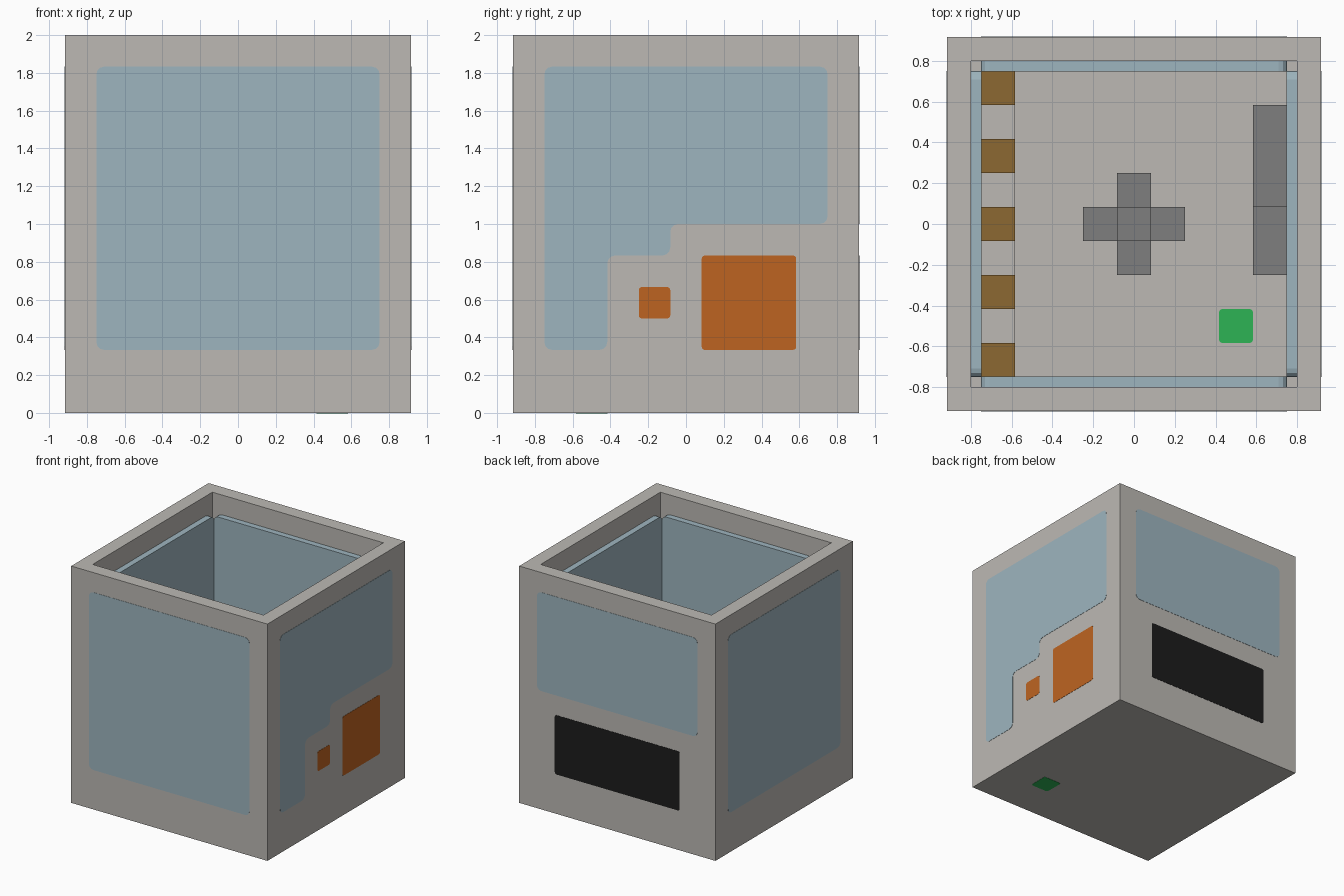
import bpy
import bmesh
from mathutils import Vector

U = 1 / 6        # one grid cell; all sizes below are in cells
HALF = 5.5       # half the outer width
PROUD = 0.012    # how far inlays stand out of the wall

if "Cube" in bpy.data.objects:
    bpy.data.objects.remove(bpy.data.objects["Cube"], do_unlink=True)


def material(name, rgb):
    """Flat material from 0-255 display values, converted to linear."""
    lin = [((c / 255 + 0.055) / 1.055) ** 2.4 for c in rgb] + [1.0]
    m = bpy.data.materials.new(name)
    m.use_nodes = True
    m.diffuse_color = lin
    m.node_tree.nodes["Principled BSDF"].inputs["Base Color"].default_value = lin
    return m


HULL = material("pale_grey", (188, 185, 180))
GLASS = material("window_blue", (158, 181, 191))
ORANGE = material("orange", (190, 100, 33))
BLACK = material("black", (28, 28, 28))
GREEN = material("green", (45, 180, 85))
BROWN = material("brown", (140, 105, 50))
GREY = material("mid_grey", (126, 126, 126))


def finish(bm, name, mat):
    bmesh.ops.recalc_face_normals(bm, faces=bm.faces)
    bmesh.ops.scale(bm, vec=(U, U, U), verts=bm.verts)
    mesh = bpy.data.meshes.new(name)
    bm.to_mesh(mesh)
    bm.free()
    mesh.materials.append(mat)
    ob = bpy.data.objects.new(name, mesh)
    bpy.context.collection.objects.link(ob)
    return ob


def add_box(bm, lo, hi):
    lo, hi = Vector(lo), Vector(hi)
    verts = bmesh.ops.create_cube(bm, size=1)["verts"]
    bmesh.ops.scale(bm, vec=hi - lo, verts=verts)
    bmesh.ops.translate(bm, vec=(lo + hi) / 2, verts=verts)


def box(name, mat, lo, hi):
    bm = bmesh.new()
    add_box(bm, lo, hi)
    return finish(bm, name, mat)


def inlay(name, mat, points, place, radius):
    """Rounded outline set through a one-cell wall, visible on both sides."""
    bm = bmesh.new()
    bm.faces.new([bm.verts.new(place(u, v, -PROUD)) for u, v in points])
    bmesh.ops.bevel(bm, geom=bm.verts[:], offset=radius, segments=3,
                    profile=0.5, affect='VERTICES')
    depth = place(0, 0, 1 + PROUD) - place(0, 0, -PROUD)
    ext = bmesh.ops.extrude_face_region(bm, geom=bm.faces[:], use_keep_orig=True)
    moved = [g for g in ext["geom"] if isinstance(g, bmesh.types.BMVert)]
    bmesh.ops.translate(bm, vec=depth, verts=moved)
    return finish(bm, name, mat)


def rect(u0, v0, u1, v1):
    return [(u0, v0), (u1, v0), (u1, v1), (u0, v1)]


# Wall placements: (along, up, depth inward) to space
def front(u, v, d): return Vector((u, d - HALF, v))
def back(u, v, d): return Vector((u, HALF - d, v))
def plus_x(u, v, d): return Vector((HALF - d, u, v))
def minus_x(u, v, d): return Vector((d - HALF, u, v))
def floor(u, v, d): return Vector((u, v, d))


# Open-topped hull with one-cell walls and floor
bm = bmesh.new()
add_box(bm, (-HALF, -HALF, 0), (HALF, HALF, 12))
bm.normal_update()
rim = max(bm.faces, key=lambda f: f.calc_center_median().z)
bmesh.ops.inset_region(bm, faces=[rim], thickness=1)
well = bmesh.ops.extrude_face_region(bm, geom=[rim])
bmesh.ops.delete(bm, geom=[rim], context='FACES_ONLY') if rim.is_valid else None
bmesh.ops.translate(bm, vec=(0, 0, -11),
                    verts=[g for g in well["geom"] if isinstance(g, bmesh.types.BMVert)])
finish(bm, "hull", HULL)

# Windows
full = rect(-4.5, 2, 4.5, 11)
stepped = [(-4.5, 2), (-2.5, 2), (-2.5, 5), (-.5, 5),
           (-.5, 6), (4.5, 6), (4.5, 11), (-4.5, 11)]
inlay("front_window", GLASS, full, front, 0.25)
inlay("right_window", GLASS, full, minus_x, 0.25)
inlay("left_window", GLASS, stepped, plus_x, 0.25)
inlay("back_window", GLASS, rect(-4.5, 6, 4.5, 11), back, 0.25)

# Coloured wall and floor panels
inlay("large_side_panel", ORANGE, rect(.5, 2, 3.5, 5), plus_x, 0.1)
inlay("small_side_panel", ORANGE, rect(-1.5, 3, -.5, 4), plus_x, 0.1)
inlay("back_panel", BLACK, rect(-3.5, 2, 3.5, 5), back, 0.1)
inlay("floor_light", GREEN, rect(2.5, -3.5, 3.5, -2.5), floor, 0.1)

# Wall cabinets inside the side panels
box("tall_cabinet", GREY, (3.5, .5, 1), (4.5, 3.5, 5))
box("low_cabinet", GREY, (3.5, -1.5, 1), (4.5, .5, 4))

# Bench with a row of seats
box("bench", HULL, (-4.5, -4.5, 1), (-3.5, 4.5, 2))
for i in range(5):
    y = 2 * i - 4
    box(f"seat_{i + 1}", BROWN, (-4.5, y - .5, 2), (-3.5, y + .5, 3))

# Cross-shaped pedestal with a centre post
box("pedestal_post", GREY, (-.5, -.5, 1), (.5, .5, 3))
for side, s in (("left", 1), ("right", -1)):
    box(f"pedestal_{side}_foot", GREY, (s - .5, -.5, 1), (s + .5, .5, 2))
for side, s in (("back", 1), ("front", -1)):
    box(f"pedestal_{side}_foot", GREY, (-.5, s - .5, 1), (.5, s + .5, 2))
